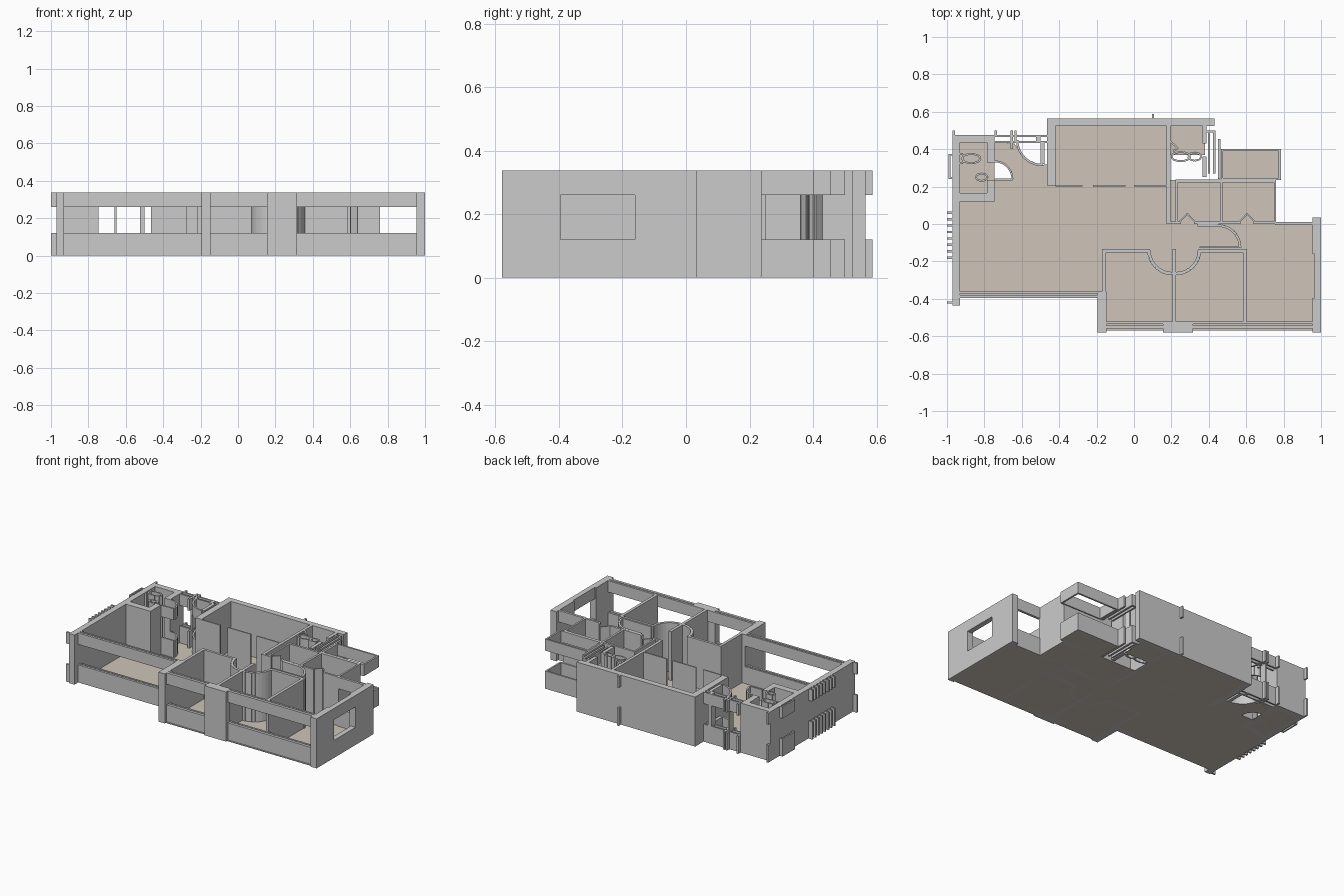
import bpy, bmesh
from math import cos, sin, radians
from mathutils import Vector

if "Cube" in bpy.data.objects:
    bpy.data.objects.remove(bpy.data.objects["Cube"])

H, SILL, HEAD = 0.338, 0.12, 0.26   # wall top, window sill, window head


def make(name, bm):
    bmesh.ops.recalc_face_normals(bm, faces=bm.faces)
    me = bpy.data.meshes.new(name)
    bm.to_mesh(me)
    bm.free()
    ob = bpy.data.objects.new(name, me)
    bpy.context.collection.objects.link(ob)
    return ob


def prism(bm, pts, z0, z1):
    f = bm.faces.new([bm.verts.new((x, y, z0)) for x, y in pts])
    top = bmesh.ops.extrude_face_region(bm, geom=[f], use_keep_orig=True)['geom']
    vs = [v for v in top if isinstance(v, bmesh.types.BMVert)]
    bmesh.ops.translate(bm, verts=vs, vec=(0, 0, z1 - z0))


def rect(x0, x1, y0, y1):
    return [(x0, y0), (x1, y0), (x1, y1), (x0, y1)]


def walls(name, *rects):
    """Full height walls given as x0, x1, y0, y1."""
    bm = bmesh.new()
    for r in rects:
        prism(bm, rect(*r), 0, H)
    return make(name, bm)


def bands(name, *rects):
    """Window runs: a parapet below and a lintel above the opening."""
    bm = bmesh.new()
    for r in rects:
        prism(bm, rect(*r), 0, SILL)
        prism(bm, rect(*r), HEAD, H)
    return make(name, bm)


def path(name, pts, t=0.012, banded=False):
    """Thin upright partition following a path, one panel per segment."""
    bm = bmesh.new()
    for a, b in zip(pts, pts[1:]):
        a, b = Vector(a), Vector(b)
        d = (b - a).normalized()
        n = Vector((-d.y, d.x)) * t / 2
        q = [tuple(a - n), tuple(b - n), tuple(b + n), tuple(a + n)]
        for z0, z1 in ([(0, SILL), (HEAD, H)] if banded else [(0, H)]):
            prism(bm, q, z0, z1)
    return make(name, bm)


def arc(cx, cy, r, a0, a1, n=10, ry=None):
    ry = ry or r
    return [(cx + r * cos(radians(a0 + (a1 - a0) * i / n)),
             cy + ry * sin(radians(a0 + (a1 - a0) * i / n))) for i in range(n + 1)]


# floor slab
bm = bmesh.new()
prism(bm, [(-.97, -.395), (-.19, -.395), (-.19, -.57), (.98, -.57), (.98, 0), (.755, 0),
           (.755, .235), (.785, .235), (.785, .4), (.465, .4), (.465, .235), (.195, .235),
           (.195, .37), (.38, .37), (.38, .55), (-.45, .55), (-.45, .32), (-.5, .315),
           (-.58, .35), (-.64, .43), (-.745, .435), (-.745, .335), (-.69, .315),
           (-.655, .28), (-.65, .24), (-.745, .235), (-.745, .12), (-.97, .12)], 0, .004)
prism(bm, rect(-.97, -.745, .12, .47), 0, .004)
floor = make("floor", bm)
mat = bpy.data.materials.new("floor_beige")
mat.diffuse_color = (.62, .56, .48, 1)
mat.use_nodes = True
mat.node_tree.nodes["Principled BSDF"].inputs["Base Color"].default_value = mat.diffuse_color
floor.data.materials.append(mat)

# thick outer walls
walls("left_outer_wall", (-.97, -.93, -.435, .475))
walls("left_washroom_walls", (-.93, -.745, .435, .475), (-.785, -.745, .33, .435),
      (-.785, -.745, .12, .235), (-.93, -.785, .12, .165))
walls("back_room_walls", (-.465, -.42, .205, .565), (-.42, .43, .525, .565))
walls("right_outer_wall", (.955, 1, -.58, -.395), (.955, 1, -.16, .035))
bands("right_wall_window", (.965, 1, -.395, -.16))
walls("front_pillars", (-.195, -.147, -.58, -.36), (.155, .315, -.58, -.535))

# front window runs, each a double strip with a groove
bands("living_room_window", (-.93, -.19, -.372, -.36), (-.93, -.19, -.395, -.38))
bands("bedroom_windows", *[(x0, x1, y0, y1) for x0, x1 in ((-.147, .155), (.155, .315), (.315, .955))
                           for y0, y1 in ((-.535, -.522), (-.56, -.542))])
bands("right_room_back_window", (.755, .955, -.005, .012))

# inner partitions
walls("bedroom_partitions", (-.17, -.15, -.37, -.135), (-.15, .085, -.152, -.135),
      (.205, .225, -.53, -.135), (.345, .605, -.152, -.135), (.582, .602, -.53, -.152))
walls("store_room_partitions", (.175, .195, 0, .525), (.195, .25, 0, .014), (.32, .57, 0, .014),
      (.64, .76, 0, .014), (.222, .234, .014, .235), (.46, .474, .014, .235),
      (.748, .76, .014, .235), (.222, .76, .223, .238))
walls("right_washroom_partition", (.365, .388, .43, .525), (.365, .388, .25, .36))
walls("sliding_panels", (-.42, -.275, .2, .209), (-.22, -.045, .2, .209), (0, .175, .2, .209))

# balcony and right washroom window
bands("balcony_rails", (.465, .785, .39, .402), (.773, .785, .236, .39),
      (.465, .477, .236, .39), (.477, .773, .236, .246))
bands("right_washroom_window", (.395, .406, .27, .5), (.422, .435, .27, .5),
      (.388, .435, .49, .5), (.45, .463, .24, .455))

# entry rail and door between the washroom and the back room
bands("entry_rails", (-.745, -.465, .433, .443), (-.745, -.465, .465, .475),
      (-.64, -.628, .44, .5), (-.66, -.648, .4, .5))
walls("entry_posts", (-.66, -.65, .43, .475), (-.525, -.5, .433, .475))
bands("entry_door_leaf", (-.5, -.478, .32, .435))
path("entry_door_swing", arc(-.49, .45, .135, 180, 270, 8), .012, True)
path("washroom_door_swing", arc(-.745, .24, .095, 90, 0, 8), .01, True)
path("washroom_door_leaf", [(-.745, .237), (-.65, .237)], .01, True)

# curved door sweeps, full height
path("bedroom_door_swing_left", arc(.205, -.14, .125, 180, 270), .018)
path("bedroom_door_swing_right", arc(.225, -.14, .125, 270, 360), .018)
path("hall_door_swing", [(.34, -.006), (.45, -.008)] + arc(.45, -.125, .117, 90, 0), .014)
path("hall_door_leaf", [(.35, -.125), (.565, -.125)], .008)

# folding store doors
for n, x in (("left", .285), ("right", .605)):
    path(f"folding_door_{n}", [(x - .04, .012), (x, .055), (x + .04, .012)], .008)

# washroom fixtures
path("left_toilet", arc(-.87, .35, .05, 0, 360, 10, .025), .01)
path("left_basin", arc(-.815, .25, .032, 0, 360, 8, .02), .01)
path("left_cistern", [(-.93, .375), (-.915, .375), (-.915, .325), (-.93, .325)], .008)
path("right_toilet", arc(.25, .36, .05, 0, 360, 10, .025), .01)
path("right_basin", arc(.325, .36, .036, 0, 360, 8, .022), .01)
path("right_washroom_door", [(.185, .45), (.235, .405), (.21, .39)], .01)

# outside fins and ledges
bands("left_wall_fins", *[(-1, -.97, y - .006, y + .006)
                          for y in [.06 - .0343 * i for i in range(8)] + [-.42]])
bands("left_window_ledge", (-.992, -.982, .24, .375), (-.982, -.97, .365, .375),
      (-.982, -.97, .24, .25))
bands("back_fins", (-.97, -.958, .475, .5), (-.745, -.733, .475, .5), (.096, .108, .565, .588))
